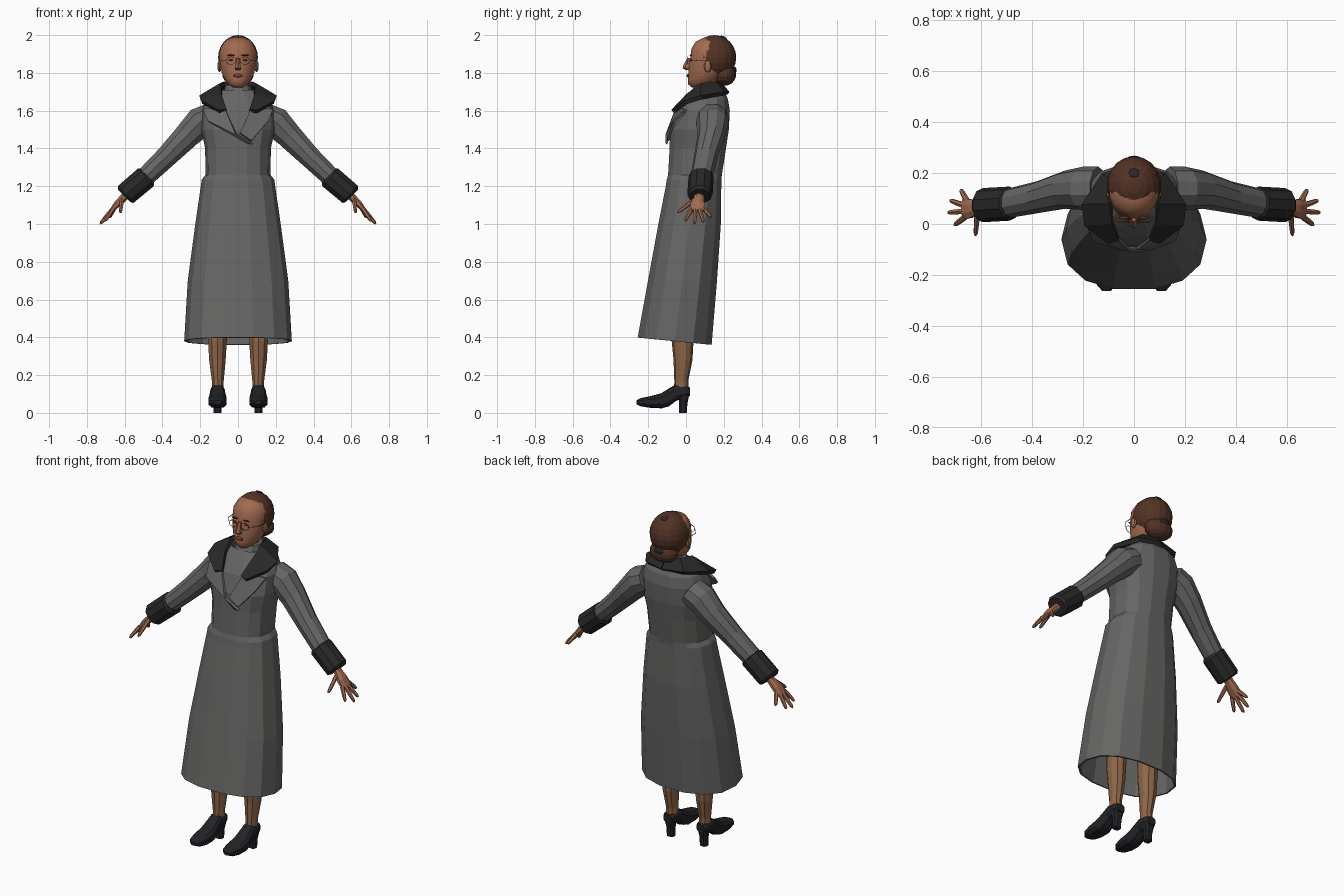
import bpy, bmesh, math
from mathutils import Vector, Matrix

if "Cube" in bpy.data.objects:
    bpy.data.objects.remove(bpy.data.objects["Cube"])


def material(name, rgb):
    m = bpy.data.materials.new(name)
    m.diffuse_color = (*rgb, 1)
    m.use_nodes = True
    m.node_tree.nodes["Principled BSDF"].inputs["Base Color"].default_value = m.diffuse_color
    return m


COAT = material("coat grey", (0.13, 0.13, 0.128))
FUR = material("dark fur", (0.021, 0.021, 0.021))
SKIN = material("skin", (0.36, 0.145, 0.08))
LIP = material("lip", (0.22, 0.07, 0.045))
HAIR = material("hair brown", (0.085, 0.032, 0.018))
STOCKING = material("stocking", (0.27, 0.13, 0.062))
SHOE = material("shoe black", (0.016, 0.017, 0.02))


def finish(name, bm, mat, mirror=False, thick=0, smooth=False):
    bmesh.ops.recalc_face_normals(bm, faces=bm.faces)
    me = bpy.data.meshes.new(name)
    bm.to_mesh(me)
    bm.free()
    me.materials.append(mat)
    ob = bpy.data.objects.new(name, me)
    bpy.context.collection.objects.link(ob)
    if smooth:
        for p in me.polygons:
            p.use_smooth = True
    if thick:
        s = ob.modifiers.new("thickness", 'SOLIDIFY')
        s.thickness = abs(thick)
        s.offset = -1 if thick > 0 else 0
    if mirror:
        ob.modifiers.new("mirror", 'MIRROR').use_clip = True
    return ob


def ring(c, u, v, n, power=1.0):
    """Closed section round c, spanned by half axes u and v."""
    pts = []
    for i in range(n):
        a = 2 * math.pi * (i + 0.5) / n
        x, y = math.cos(a), math.sin(a)
        pts.append(Vector(c) + Vector(u) * math.copysign(abs(x) ** power, x)
                   + Vector(v) * math.copysign(abs(y) ** power, y))
    return pts


def loft(name, rings, mat, caps=True, **kw):
    bm = bmesh.new()
    vs = [[bm.verts.new(p) for p in r] for r in rings]
    n = len(vs[0])
    for a, b in zip(vs, vs[1:]):
        for i in range(n):
            j = (i + 1) % n
            bm.faces.new((a[i], a[j], b[j], b[i]))
    if caps:
        bm.faces.new(vs[0])
        bm.faces.new(vs[-1])
    return finish(name, bm, mat, **kw)


def stack(rows, n, power=1.0, slope=0):
    """Horizontal sections from rows of z, half width, front y, back y."""
    out = []
    for k, (z, w, f, b) in enumerate(rows):
        r = ring((0, (f + b) / 2, z), (0, (b - f) / 2, 0), (w, 0, 0), n, power)
        if k == 0:
            for p in r:
                p.z -= slope * (p.y - (f + b) / 2)
        out.append(r)
    return out


def limb(name, path, mat, n=10, **kw):
    """Tube along rows of x, y, z, half height, half depth."""
    rings = []
    for i, (x, y, z, h, d) in enumerate(path):
        a, b = path[max(i - 1, 0)], path[min(i + 1, len(path) - 1)]
        t = Vector((b[0] - a[0], 0, b[2] - a[2])).normalized()
        rings.append(ring((x, y, z), Vector((-t.z, 0, t.x)) * h, (0, d, 0), n))
    return loft(name, rings, mat, mirror=True, **kw)


def ball(name, c, r, mat, seg=14, cut=None, mirror=False, smooth=False, tilt=0):
    bm = bmesh.new()
    m = Matrix.Translation(c) @ Matrix.Rotation(tilt, 4, 'X') @ Matrix.Diagonal((*r, 1))
    bmesh.ops.create_uvsphere(bm, u_segments=seg, v_segments=max(6, seg * 2 // 3), radius=1, matrix=m)
    if cut:
        res = bmesh.ops.bisect_plane(bm, geom=bm.verts[:] + bm.edges[:] + bm.faces[:],
                                     plane_co=cut[0], plane_no=cut[1], clear_outer=True)
        bmesh.ops.holes_fill(bm, edges=[e for e in res['geom_cut'] if isinstance(e, bmesh.types.BMEdge)])
    return finish(name, bm, mat, mirror=mirror, smooth=smooth)


def plate(name, polys, mat, thick, mirror=False):
    bm = bmesh.new()
    for poly in polys:
        bm.faces.new([bm.verts.new(p) for p in poly])
    bmesh.ops.remove_doubles(bm, verts=bm.verts, dist=0.0001)
    return finish(name, bm, mat, thick=-thick, mirror=mirror)


# Coat: flared skirt, narrow waist, broad chest, sloping shoulders
loft("coat", stack([
    (0.38, .285, -.26, .14), (0.7, .266, -.205, .168), (1.0, .226, -.15, .188),
    (1.2, .197, -.11, .19), (1.235, .192, -.105, .19), (1.26, .172, -.098, .193),
    (1.4, .174, -.09, .215), (1.5, .195, -.088, .23), (1.6, .192, -.055, .235),
    (1.66, .165, -.012, .225), (1.71, .1, .025, .2)], 14, 0.85, 0.1),
    COAT, caps=False, thick=0.01)

# Sleeves and fur cuffs
limb("sleeve", [(.14, .14, 1.57, .075, .085), (.2, .14, 1.54, .085, .085),
                (.27, .135, 1.468, .072, .075), (.38, .105, 1.355, .06, .063),
                (.5, .08, 1.24, .053, .058)], COAT)
limb("cuff", [(.48, .08, 1.255, .055, .058), (.488, .08, 1.247, .066, .067),
              (.594, .074, 1.157, .064, .067), (.602, .074, 1.149, .05, .055)], FUR)

# Hands
limb("palm", [(.575, .07, 1.17, .026, .028), (.61, .068, 1.135, .022, .028),
              (.64, .06, 1.105, .02, .04), (.67, .06, 1.07, .012, .042)], SKIN, n=8)
for fname, a, b in [("thumb", (.615, .04, 1.125), (.622, -.045, 1.06)),
                    ("index_finger", (.662, .028, 1.08), (.705, -.005, 1.015)),
                    ("middle_finger", (.667, .05, 1.075), (.73, .045, 1.0)),
                    ("ring_finger", (.667, .073, 1.075), (.722, .093, 1.01)),
                    ("little_finger", (.655, .09, 1.085), (.68, .135, 1.035))]:
    a, b = Vector(a), Vector(b)
    t = (b - a).normalized()
    u = t.cross(Vector((.74, 0, .67))).normalized()
    v = t.cross(u)
    loft(fname, [ring(a.lerp(b, f), u * r, v * r, 6)
                 for f, r in ((0, .012), (.5, .011), (.88, .009), (1, .004))], SKIN, mirror=True)

# High neck scarf
loft("scarf", stack([(1.56, .11, -.06, .15), (1.63, .09, -.022, .17), (1.68, .078, .018, .18),
                     (1.735, .07, .042, .18), (1.738, .058, .055, .17)], 12), COAT)

# Fur collar: strip between inner and outer edge points
inner = [(0, .185, 1.735), (.07, .155, 1.745), (.09, .08, 1.735), (.085, .01, 1.68), (.06, -.055, 1.6)]
outer = [(0, .222, 1.69), (.12, .195, 1.69), (.2, .08, 1.67), (.192, .0, 1.645), (.1, -.07, 1.595)]
plate("fur_collar", [(inner[i], outer[i], outer[i + 1], inner[i + 1]) for i in range(4)],
      FUR, 0.024, mirror=True)

# Crossing lapels
plate("lapel_over", [((-.075, -.045, 1.625), (-.185, .0, 1.605), (-.16, -.065, 1.545), (-.01, -.104, 1.475)),
                     ((-.01, -.104, 1.475), (-.16, -.065, 1.545), (.05, -.104, 1.43), (.075, -.1, 1.425))],
      COAT, 0.012)
plate("lapel_under", [((.075, -.045, 1.625), (.185, .0, 1.605), (.16, -.065, 1.545), (.07, -.095, 1.44),
                       (.01, -.097, 1.48))], COAT, 0.012)

# Head and neck
loft("head", stack([(1.722, .03, .03, .11), (1.74, .052, .01, .15), (1.765, .072, .008, .18),
                    (1.8, .088, .012, .21), (1.85, .096, .014, .225), (1.885, .099, .022, .228),
                    (1.93, .095, .027, .225), (1.965, .074, .05, .21), (1.985, .04, .09, .18)], 16),
     SKIN, smooth=True)
loft("neck", stack([(1.66, .055, .06, .16), (1.77, .052, .065, .16)], 10), SKIN)

# Nose, lips, ears, brows
loft("nose", [ring((0, y, z), (w, 0, 0), (0, d, 0), 6) for z, y, w, d in
              ((1.815, .012, .014, .014), (1.825, .008, .02, .026), (1.838, .009, .015, .024),
               (1.88, .02, .008, .012))], SKIN)
ball("lips", (0, .012, 1.785), (.026, .01, .009), LIP, 8)
ball("ear", (.098, .115, 1.835), (.011, .02, .032), SKIN, 8, mirror=True)
ball("brow", (.038, .025, 1.893), (.022, .007, .0035), HAIR, 8, mirror=True)
ball("eye", (.037, .026, 1.868), (.014, .006, .005), LIP, 8, mirror=True)

# Thin round spectacles
bm = bmesh.new()
torus = [ring((.037 + .026 * math.cos(a), .008, 1.865 + .02 * math.sin(a)),
              (.0018 * math.cos(a), 0, .0018 * math.sin(a)), (0, .0018, 0), 4)
         for a in [math.tau * i / 12 for i in range(13)]]
bm.free()
loft("spectacle_rim", torus, LIP, caps=False, mirror=True)
loft("spectacle_arm", [ring((x, y, 1.868), (.0018, 0, 0), (0, 0, .0018), 4)
                       for x, y in ((.063, .008), (.1, .05), (.103, .11))], LIP, mirror=True)

# Hair swept back into a low roll, with dark ties
ball("hair", (0, .15, 1.882), (.107, .116, .118), HAIR, 18, cut=((0, .075, 1.88), (0, -.89, -.46)))
ball("hair_roll", (0, .205, 1.79), (.085, .06, .058), HAIR, 14)
ball("hair_tie_top", (0, .2, 1.987), (.023, .02, .006), FUR, 8, tilt=-0.45)
ball("hair_tie_back", (0, .256, 1.815), (.03, .012, .018), FUR, 8)

# Legs
loft("leg", [ring((x, y, z), (rx, 0, 0), (0, ry, 0), 10) for z, x, y, rx, ry in
             ((.8, .1, .02, .075, .08), (.5, .108, -.01, .056, .06), (.38, .109, -.018, .052, .058),
              (.28, .109, -.016, .046, .05), (.17, .107, -.025, .033, .037), (.1, .107, -.025, .032, .038))],
     STOCKING, mirror=True)

# Shoes with raised heels
loft("shoe", [ring((.108, y, (lo + hi) / 2), (w, 0, 0), (0, 0, (hi - lo) / 2), 10, 0.7)
              for y, lo, hi, w in ((-.262, .045, .066, .018), (-.24, .035, .078, .038), (-.19, .027, .088, .05),
                                   (-.13, .024, .104, .049), (-.09, .035, .13, .043), (-.055, .062, .15, .039),
                                   (0, .085, .142, .037), (.02, .09, .135, .026))], SHOE, mirror=True)
loft("heel", [ring((.108, y, z), (w, 0, 0), (0, d, 0), 8, 0.7) for z, y, w, d in
              ((0, -.016, .022, .021), (.05, -.014, .023, .023), (.105, -.01, .033, .03))], SHOE, mirror=True)
